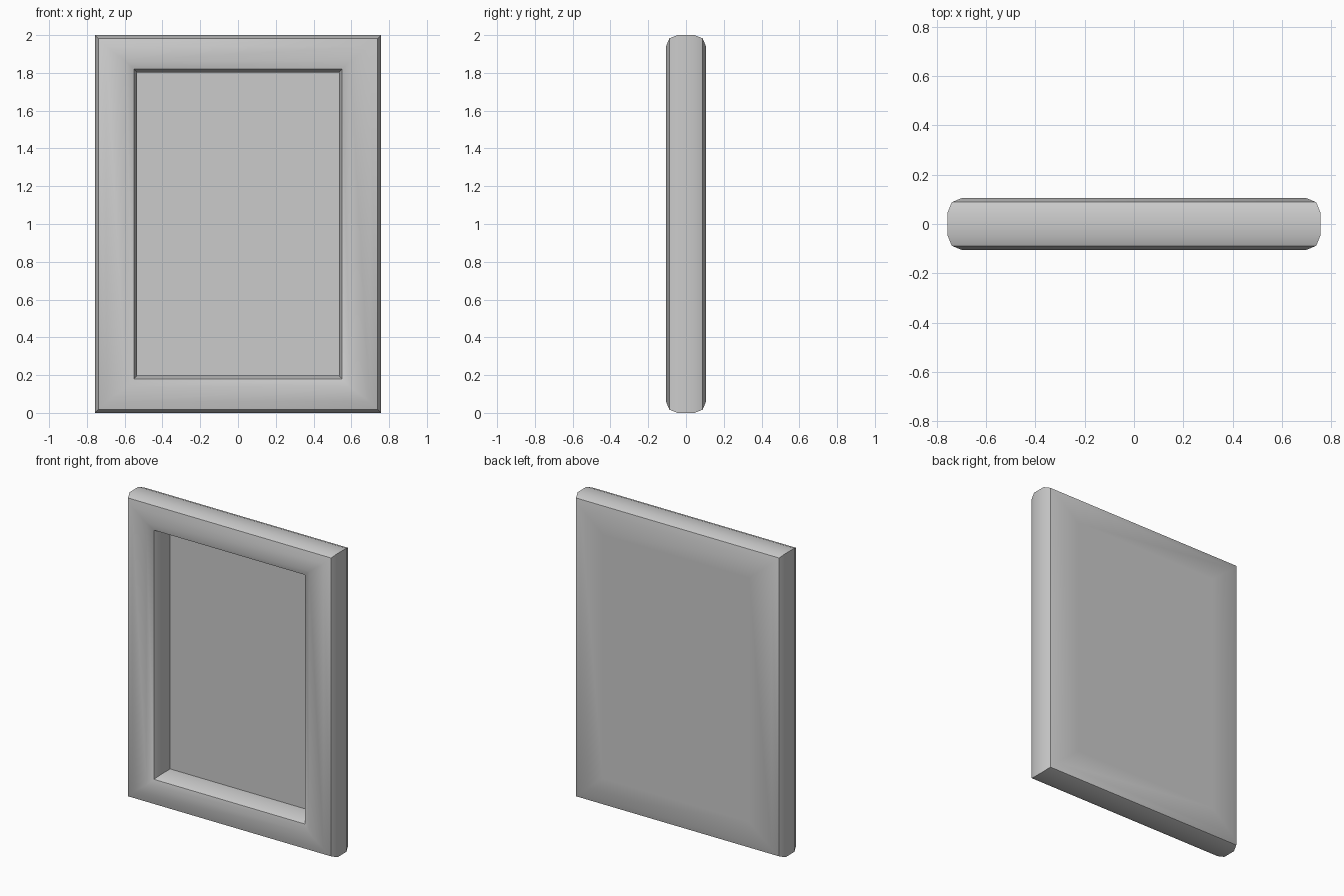
import bpy, bmesh

if "Cube" in bpy.data.objects:
    bpy.data.objects.remove(bpy.data.objects["Cube"])

HX, H = 0.757, 2.0      # outer half width, height
IX, IZ = 0.534, 0.197   # opening half width, opening bottom margin
D = 0.106               # half thickness
B, C = 0.06, 0.0176     # two-step edge rounding: width and middle point
PANEL_Y = 0.057         # front surface of the recessed panel


def ring(bm, hx, z0, y):
    """Rectangular loop of four vertices, symmetric in the height."""
    return [bm.verts.new((x, y, z)) for x, z in
            ((-hx, z0), (hx, z0), (hx, H - z0), (-hx, H - z0))]


def outer(bm, inset, y):
    return ring(bm, HX - inset, inset, y)


def inner(bm, grow, y):
    return ring(bm, IX + grow, IZ - grow, y)


bm = bmesh.new()
# Section of the moulding, from the back face round to the recessed panel
loops = [
    inner(bm, 0, D),
    outer(bm, B, D), outer(bm, C, D - C), outer(bm, 0, D - B),
    outer(bm, 0, B - D), outer(bm, C, C - D), outer(bm, B, -D),
    inner(bm, B, -D), inner(bm, C, C - D), inner(bm, 0, B - D),
    inner(bm, 0, PANEL_Y),
]
for a, b in zip(loops, loops[1:]):
    for i in range(4):
        j = (i + 1) % 4
        bm.faces.new((a[i], a[j], b[j], b[i]))
# Back centre and recessed front panel
bm.faces.new(loops[0])
bm.faces.new(loops[-1])
bmesh.ops.recalc_face_normals(bm, faces=bm.faces)

mesh = bpy.data.meshes.new("framed_panel")
bm.to_mesh(mesh)
bm.free()
obj = bpy.data.objects.new("framed_panel", mesh)
bpy.context.collection.objects.link(obj)

# Smooth the rounded edges, keep the steeper ones sharp
bpy.context.view_layer.objects.active = obj
obj.select_set(True)
bpy.ops.object.shade_smooth_by_angle(angle=0.56)
